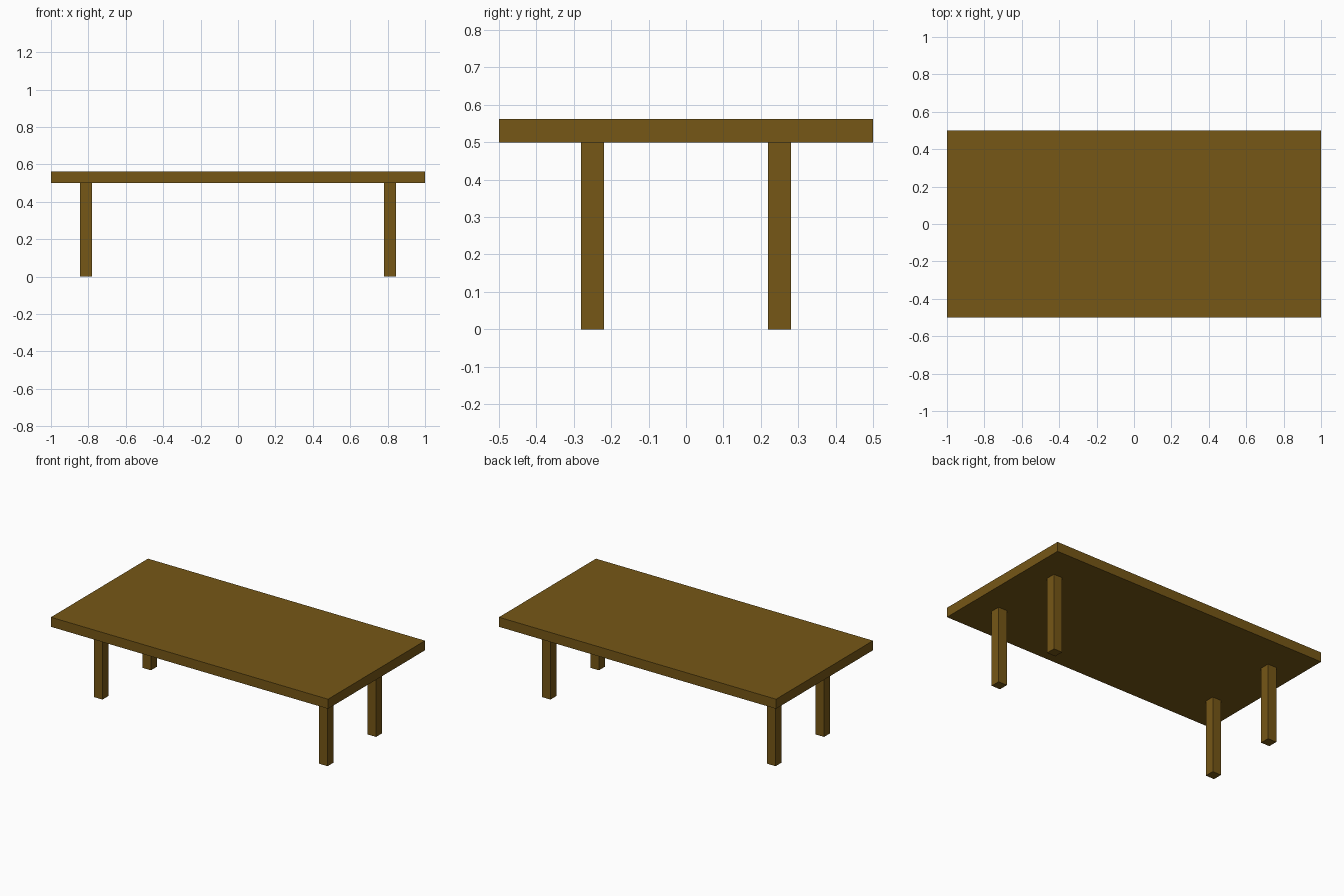
import bpy

if "Cube" in bpy.data.objects:
    bpy.data.objects.remove(bpy.data.objects["Cube"])

wood = bpy.data.materials.new("brown_wood")
wood.diffuse_color = (0.18, 0.095, 0.008, 1.0)
wood.use_nodes = True
wood.node_tree.nodes["Principled BSDF"].inputs["Base Color"].default_value = wood.diffuse_color


def box(name, center, size):
    bpy.ops.mesh.primitive_cube_add(size=1, location=center)
    obj = bpy.context.object
    obj.name = name
    obj.scale = size
    bpy.ops.object.transform_apply(location=False, rotation=False, scale=True)
    obj.data.materials.append(wood)
    return obj


LEG_HEIGHT = 0.5
THICKNESS = 0.0625

# Table top slab
box("table_top", (0, 0, LEG_HEIGHT + THICKNESS / 2), (2, 1, THICKNESS))

# Four square legs, set in from the edges
for x_side, sx in (("left", -1), ("right", 1)):
    for y_side, sy in (("front", -1), ("back", 1)):
        box(f"{y_side}_{x_side}_leg",
            (sx * 0.8125, sy * 0.25, LEG_HEIGHT / 2),
            (THICKNESS, THICKNESS, LEG_HEIGHT))
